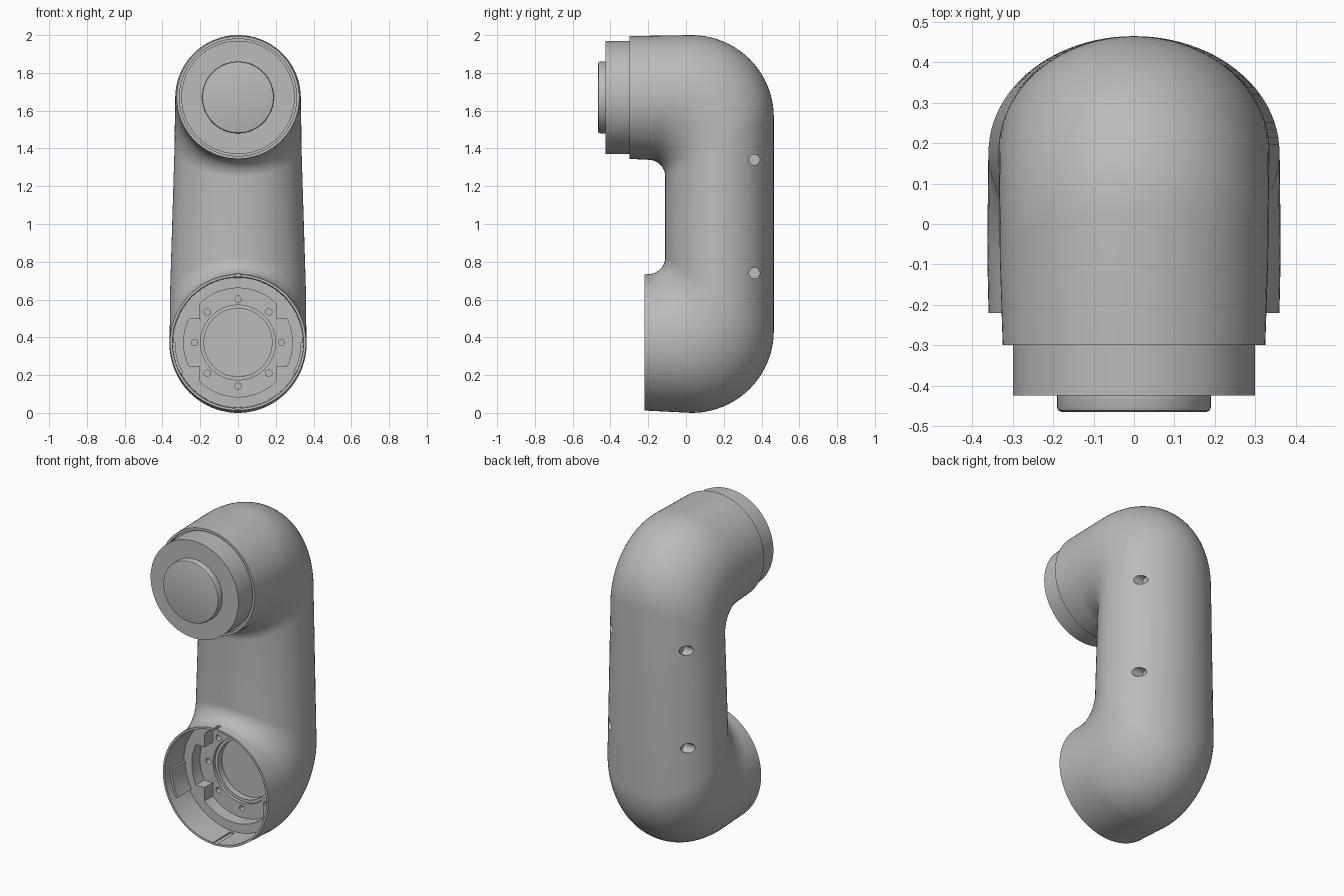
import bpy, bmesh
from math import sin, cos, pi, radians, asin, acos
from mathutils import Matrix, Vector

old = bpy.data.objects.get("Cube")
if old:
    bpy.data.objects.remove(old)

grey = bpy.data.materials.new("satin_grey")
grey.use_nodes = True
COLOUR = (0.5, 0.5, 0.5, 1)
grey.diffuse_color = COLOUR
grey.node_tree.nodes["Principled BSDF"].inputs["Base Color"].default_value = COLOUR

SEG = 96
LOW, HIGH = 0.3725, 1.67      # heights of the two joint axes


def finish(name, bm):
    bmesh.ops.recalc_face_normals(bm, faces=bm.faces)
    mesh = bpy.data.meshes.new(name)
    bm.to_mesh(mesh)
    bm.free()
    mesh.materials.append(grey)
    obj = bpy.data.objects.new(name, mesh)
    bpy.context.collection.objects.link(obj)
    return obj


def smooth(obj):
    bpy.ops.object.select_all(action='DESELECT')
    bpy.context.view_layer.objects.active = obj
    obj.select_set(True)
    bpy.ops.object.shade_smooth_by_angle(angle=radians(30))


def loft(name, sections):
    """Skin elliptical sections given as outer (y, z), inner (y, z), half width."""
    bm = bmesh.new()
    rings = []
    for outer, inner, width in sections:
        o, i = Vector((0, *outer)), Vector((0, *inner))
        mid, half = (o + i) / 2, (o - i) / 2
        rings.append([bm.verts.new(mid + half * cos(a) + Vector((width * sin(a), 0, 0)))
                      for a in (2 * pi * k / SEG for k in range(SEG))])
    for a, b in zip(rings, rings[1:]):
        for k in range(SEG):
            n = (k + 1) % SEG
            bm.faces.new((a[k], a[n], b[n], b[k]))
    bm.faces.new(rings[0])
    bm.faces.new(rings[-1])
    return finish(name, bm)


def circle(y, z, r, side=1):
    return ((y, z - r * side), (y, z + r * side), r)


def prism(name, outline, y0, y1):
    """Extrude an (x, z) outline measured from the lower joint axis."""
    bm = bmesh.new()
    face = bm.faces.new([bm.verts.new((x, y0, LOW + z)) for x, z in outline])
    out = bmesh.ops.extrude_face_region(bm, geom=[face])
    bmesh.ops.translate(bm, vec=(0, y1 - y0, 0),
                        verts=[v for v in out["geom"] if isinstance(v, bmesh.types.BMVert)])
    return finish(name, bm)


def arc(r, a0, a1, n=10):
    return [(r * cos(a0 + (a1 - a0) * k / n), r * sin(a0 + (a1 - a0) * k / n))
            for k in range(n + 1)]


# Body: stepped socket, lower elbow, tapered column, upper elbow, upper rim
FLOOR, LEDGE = 0.04, -0.04
sections = [circle(y, LOW, r) for y, r in (
    (0.10, 0.18), (0.06, 0.18), (0.06, 0.198), (FLOOR, 0.198),
    (FLOOR, 0.288), (LEDGE, 0.288), (LEDGE, 0.343), (-0.22, 0.347), (-0.22, 0.36))]
STEPS = 20
for k in range(STEPS + 1):
    t = pi / 2 * k / STEPS
    sections.append(((0.03 + 0.435 * sin(t), 0.435 - 0.435 * cos(t)),
                     (-0.20 + 0.09 * sin(t), 0.825 - 0.09 * cos(t)), 0.363 - 0.003 * k / STEPS))
for k in range(STEPS + 1):
    t = pi / 2 * k / STEPS
    sections.append(((0.03 + 0.435 * cos(t), 1.565 + 0.435 * sin(t)),
                     (-0.20 + 0.09 * cos(t), 1.25 + 0.09 * sin(t)), 0.336 - 0.004 * k / STEPS))
sections += [circle(y, HIGH, r, -1) for y, r in (
    (-0.30, 0.325), (-0.30, 0.31), (-0.28, 0.31))]
body = loft("arm_body", sections)

# Cutter: bolt holes, side screw holes, alignment slots
bm = bmesh.new()


def cut_cylinder(pos, r, depth, axis):
    turn = Matrix.Rotation(pi / 2, 4, axis) if axis != 'Z' else Matrix()
    bmesh.ops.create_cone(bm, cap_ends=True, segments=24, radius1=r, radius2=r,
                          depth=depth, matrix=Matrix.Translation(pos) @ turn)


def cut_box(pos, size):
    bmesh.ops.create_cube(bm, size=1,
                          matrix=Matrix.Translation(pos) @ Matrix.Diagonal((*size, 1)))


for k in range(8):
    a = k * pi / 4
    cut_cylinder((0.23 * cos(a), FLOOR + 0.01, LOW + 0.23 * sin(a)), 0.017, 0.08, 'X')
for side in (-1, 1):
    for z in (0.74, 1.34):
        cut_cylinder((side * 0.31, 0.363, z), 0.029, 0.18, 'Y')
cut_box((0, -0.285, 2.015), (0.022, 0.08, 0.06))
cut_cylinder((0, -0.245, 2.015), 0.011, 0.062, 'Z')
cut_box((0, -0.215, 0.745), (0.022, 0.07, 0.07))
cut_box((0, -0.14, 0.035), (0.03, 0.17, 0.03))
cutter = finish("hole_cutter", bm)
cutter.hide_render = True

mod = body.modifiers.new("holes", 'BOOLEAN')
mod.operation = 'DIFFERENCE'
mod.solver = 'EXACT'
mod.object = cutter
bpy.context.view_layer.objects.active = body
bpy.ops.object.modifier_apply(modifier=mod.name)
bpy.data.objects.remove(cutter)
smooth(body)

# Four locating tabs on the socket ledge
RIM = 0.335
for sx in (-1, 1):
    for sz in (-1, 1):
        edge = [(0.2, 0.125)] + arc(RIM, asin(0.125 / RIM), acos(0.2 / RIM))
        prism("socket_tab", [(sx * x, sz * z) for x, z in edge], LEDGE, FLOOR + 0.005)

# Curved rails on the socket wall
for sx in (-1, 1):
    rail = arc(0.346, 0, -0.5) + arc(0.332, -0.5, 0)
    smooth(prism("socket_rail", [(sx * x, z) for x, z in rail], -0.17, LEDGE + 0.005))

# Output flange and its raised, softened boss
smooth(loft("output_flange", [circle(y, HIGH, r) for y, r in (
    (-0.25, 0.30), (-0.425, 0.30))]))
smooth(loft("output_boss", [circle(y, HIGH, r) for y, r in (
    (-0.42, 0.19), (-0.455, 0.19), (-0.462, 0.187), (-0.465, 0.178))]))
